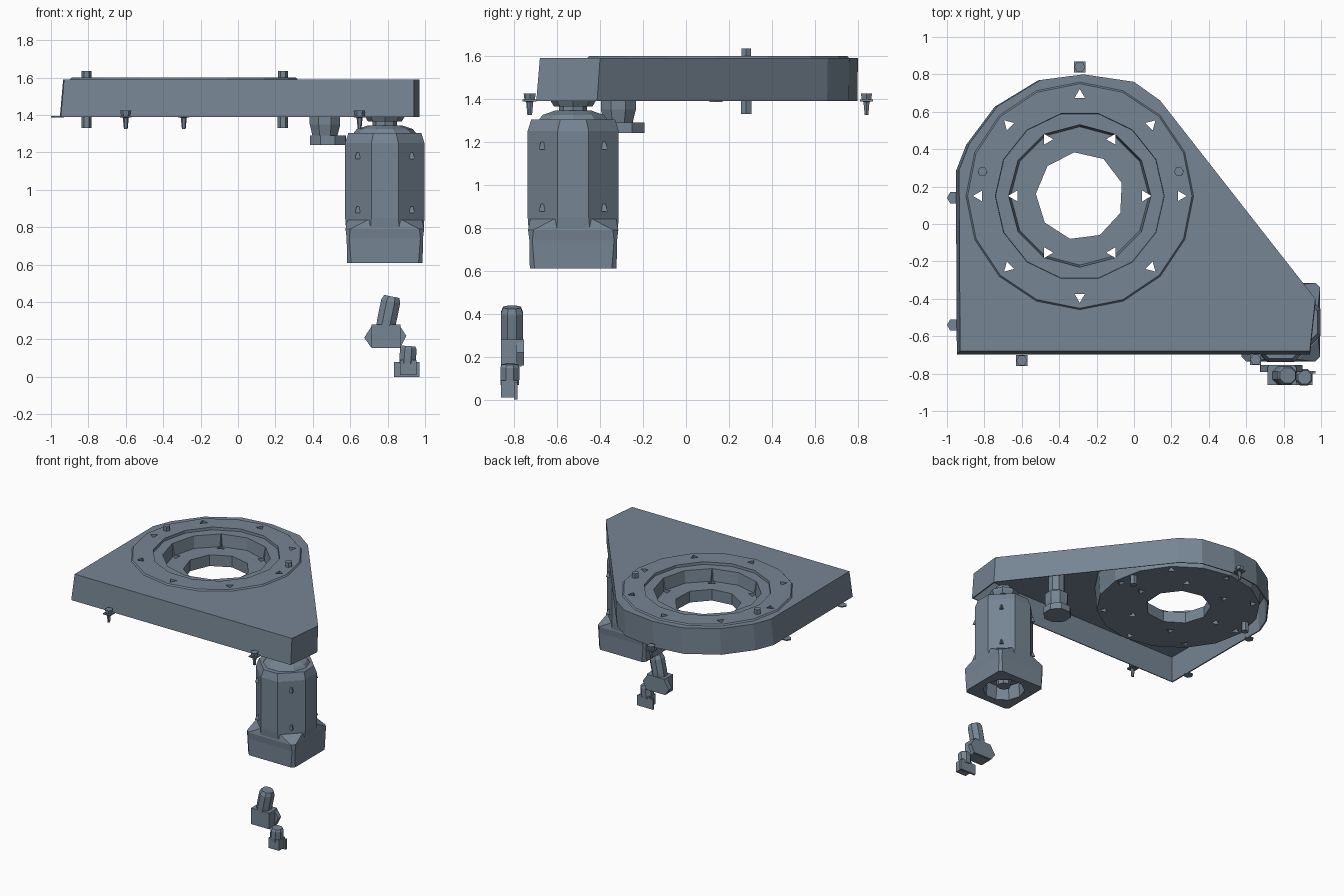
import bpy, bmesh, math
from mathutils import Matrix, Vector

if "Cube" in bpy.data.objects:
    bpy.data.objects.remove(bpy.data.objects["Cube"])

steel = bpy.data.materials.new("slate_grey")
steel.diffuse_color = (0.18, 0.235, 0.295, 1)
steel.use_nodes = True
steel.node_tree.nodes["Principled BSDF"].inputs["Base Color"].default_value = steel.diffuse_color
CX, CY = -0.29, 0.15          # turntable axis
MX, MY = 0.785, -0.525        # motor axis


def finish(bm, name):
    bmesh.ops.recalc_face_normals(bm, faces=bm.faces)
    me = bpy.data.meshes.new(name)
    bm.to_mesh(me)
    bm.free()
    me.materials.append(steel)
    ob = bpy.data.objects.new(name, me)
    bpy.context.collection.objects.link(ob)
    return ob


def loft(name, rings):
    """Closed solid through a stack of equally long point loops."""
    bm = bmesh.new()
    loops = [[bm.verts.new(p) for p in ring] for ring in rings]
    n = len(loops[0])
    for a, b in zip(loops, loops[1:]):
        for i in range(n):
            j = (i + 1) % n
            bm.faces.new((a[i], a[j], b[j], b[i]))
    bm.faces.new(loops[0][::-1])
    bm.faces.new(loops[-1])
    return finish(bm, name)


def circle(x, y, z, r, n, turn=0.0):
    return [(x + r * math.cos(turn + math.tau * i / n),
             y + r * math.sin(turn + math.tau * i / n), z) for i in range(n)]


def lathe(name, x, y, profile, n=8, turn=0.0):
    return loft(name, [circle(x, y, z, r, n, turn) for r, z in profile])


def box(name, x0, x1, y0, y1, z0, z1):
    return loft(name, [[(x0, y0, z), (x1, y0, z), (x1, y1, z), (x0, y1, z)] for z in (z0, z1)])


def cut(target, cutters):
    for c in cutters:
        m = target.modifiers.new("cut", 'BOOLEAN')
        m.operation, m.solver, m.object = 'DIFFERENCE', 'EXACT', c
    bpy.context.view_layer.update()
    dg = bpy.context.evaluated_depsgraph_get()
    me = bpy.data.meshes.new_from_object(target.evaluated_get(dg))
    target.modifiers.clear()
    target.data = me
    for c in cutters:
        bpy.data.objects.remove(c)


# Hollow belt housing, open underneath
outline = [(-.93, -.68), (.94, -.68), (.97, -.4), (.14, .66), (0, .76), (-.27, .80),
           (-.5, .77), (-.73, .63), (-.88, .43), (-.935, .29)]


def outline_at(z, s=1.0):
    k = (1.59 - z) / 0.2      # walls flare slightly to the bottom
    return [(x * (s + .01 * k) - .008 * k, y * (s + .01 * k) - .01 * k, z) for x, y in outline]


housing = loft("housing", [outline_at(1.39), outline_at(1.59)])
cut(housing, [loft("cavity", [outline_at(1.30, .99), outline_at(1.58, .99)]),
              lathe("opening", CX, CY, [(.6, 1.3), (.6, 1.7)], 16)])

# Deep stepped turntable with centre hole and two bolt circles
table = lathe("turntable", CX, CY, [(.59, 1.40), (.60, 1.57), (.61, 1.588), (.60, 1.60)], 16)
cutters = [lathe("step", CX, CY, [(.45, 1.58), (.46, 1.7)], 14),
           lathe("recess", CX, CY, [(.37, 1.487), (.395, 1.7)], 12),
           lathe("bore", CX, CY, [(.235, 1.3), (.235, 1.7)], 9, .3)]
for count, radius, size in ((8, .54, .032), (6, .35, .034)):
    for i in range(count):
        a = math.tau * i / count
        cutters.append(lathe("bolt_hole", CX + radius * math.cos(a), CY + radius * math.sin(a),
                             [(size, 1.3), (size, 1.7)], 3, a))
cut(table, cutters)

# Locating pins through the table
for x in (-.81, .24):
    lathe("locating_pin", x, .28, [(.028, 1.33), (.028, 1.36), (.026, 1.635)], 6)

# Mounting screws and flat tabs around the housing
for x, y in ((-.6, -.73), (.65, -.725), (CX, .84)):
    lathe("mounting_screw", x, y, [(.01, 1.325), (.016, 1.385), (.024, 1.39),
                                   (.03, 1.425)], 6)
    box("screw_tab", x - .03, x + .03, y - .03, y + .03, 1.388, 1.396)
for y in (.14, -.54):
    lathe("side_tab", -.965, y, [(.035, 1.386), (.035, 1.394)], 6)


# Motor body: octagonal barrel on a square base with an open recess
def octagon(z, h, c):
    p = [(h, c), (c, h), (-c, h), (-h, c), (-h, -c), (-c, -h), (c, -h), (h, -c)]
    return [(MX + x, MY + y, z) for x, y in p]


barrel = loft("motor_barrel", [octagon(.76, .205, .08), octagon(.85, .212, .072),
                               octagon(1.25, .212, .072), octagon(1.305, .195, .06)])
base = loft("motor_base", [octagon(.61, .202, .18), octagon(.74, .204, .19),
                           octagon(.79, .21, .185), octagon(.84, .20, .09)])
cut(base, [lathe("base_recess", MX, MY, [(.16, .5), (.14, .72)], 10)])
lathe("motor_core", MX, MY, [(.05, .64), (.06, .74)], 8)

# Motor collar, shaft and mounting flange
lathe("motor_collar", MX, MY, [(.17, 1.30), (.15, 1.325), (.09, 1.345)], 10)
lathe("motor_shaft", MX, MY, [(.065, 1.33), (.065, 1.45)], 8)
lathe("motor_flange", MX, MY, [(.09, 1.365), (.105, 1.39), (.105, 1.41)], 8)

# Small wedge studs on the barrel's chamfers
for sx in (-1, 1):
    for sy in (-1, 1):
        for z in (.89, 1.18):
            x, y, a = MX + sx * .142, MY + sy * .142, math.atan2(sy, sx)
            lathe("barrel_stud", x, y, [(.026, z - .015), (.012, z + .02)], 3, a)

# Belt tensioner beside the motor
lathe("tensioner_post", .465, -.315, [(.07, 1.28), (.088, 1.35), (.088, 1.42), (.06, 1.44),
                                      (.06, 1.58)], 8, .39)
lathe("tensioner_foot", .48, -.29, [(.104, 1.24), (.104, 1.29)], 8, .39)


# Loose connectors below the motor
def tilted(name, start, end, r, n=8):
    ob = lathe(name, 0, 0, [(r * .95, 0), (r, .3), (r, .85), (r * .8, 1)], n, .39)
    d = Vector(end) - Vector(start)
    ob.data.transform(Matrix.Translation(start) @ d.to_track_quat('Z', 'Y').to_matrix().to_4x4()
                      @ Matrix.Diagonal((1, 1, d.length, 1)))


box("large_connector_body", .715, .87, -.86, -.765, .155, .28)
hexa = [(.675, .21), (.71, .16), (.87, .16), (.90, .22), (.86, .28), (.72, .28)]
loft("large_connector_plate", [[(x, y, z) for x, z in hexa] for y in (-.79, -.755)])
tilted("large_connector_plug", (.785, -.81, .25), (.822, -.81, .43), .056)
box("small_connector_body", .865, .955, -.86, -.785, .01, .09)
box("small_connector_plate", .835, .97, -.80, -.785, 0, .08)
tilted("small_connector_plug", (.905, -.82, .07), (.912, -.82, .165), .048)
